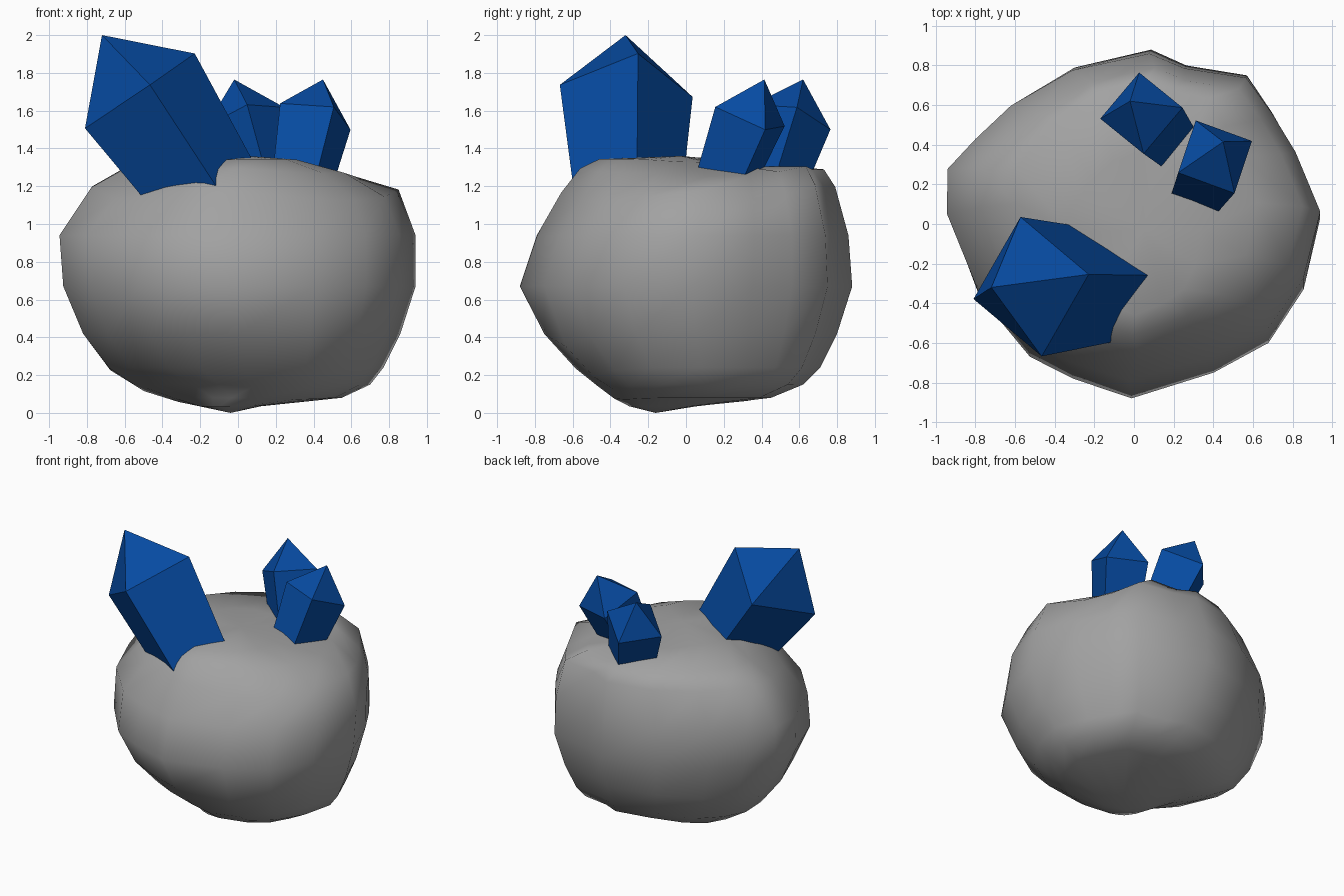
import bpy, bmesh, math
from mathutils import Vector

if "Cube" in bpy.data.objects:
    bpy.data.objects.remove(bpy.data.objects["Cube"])


def finish(name, bm, mat=None):
    bmesh.ops.recalc_face_normals(bm, faces=bm.faces[:])
    me = bpy.data.meshes.new(name)
    bm.to_mesh(me)
    bm.free()
    ob = bpy.data.objects.new(name, me)
    bpy.context.collection.objects.link(ob)
    if mat:
        me.materials.append(mat)
    return ob


def material(name, *rgb):
    m = bpy.data.materials.new(name)
    m.diffuse_color = (*rgb, 1)
    m.use_nodes = True
    m.node_tree.nodes["Principled BSDF"].inputs["Base Color"].default_value = m.diffuse_color
    return m


# Boulder: plan outline, rescaled per level to the side silhouettes
outline = [(.945, .03), (.82, .35), (.70, .56), (.57, .75), (.26, .80), (.08, .88),
           (-.31, .79), (-.62, .60), (-.80, .42), (-.94, .26), (-.945, .02), (-.80, -.36),
           (-.54, -.67), (-.32, -.78), (-.02, -.88), (.40, -.75), (.68, -.60), (.86, -.33)]
# z, x min, x max, y min, y max
levels = [(.035, -.20, .12, -.30, .05), (.08, -.32, .55, -.38, .45),
          (.15, -.50, .70, -.47, .62), (.24, -.68, .77, -.585, .71),
          (.42, -.82, .86, -.75, .80),
          (.67, -.925, .94, -.88, .88), (.94, -.945, .94, -.79, .86),
          (1.20, -.775, .85, -.66, .79), (1.30, -.60, .62, -.56, .73),
          (1.345, -.32, .34, -.46, .36)]


def bump(x, y, cx, cy, width):
    return math.exp(-((x - cx) ** 2 + (y - cy) ** 2) / width)


def settle(x, y, z):
    # hollows at the crystals, raised back corner, sloped right shoulders
    if z > 1.1:
        z -= .085 * bump(x, y, -.55, -.34, .08)
        z -= .05 * bump(x, y, .15, .42, .08)
        z += .03 * bump(x, y, .4, .75, .05)
        z -= .05 * bump(x, y, .6, 0, .05)
        z -= .07 * bump(x, y, .72, .42, .05)
        z -= .3 * max(0, .55 * x - .83 * y - .45)
    # fuller belly at the back left and front right
    elif z < .5:
        z -= .05 * bump(x, y, -.42, .36, .06)
        z -= .07 * bump(x, y, .4, -.62, .05)
    return x, y, z


bm = bmesh.new()
rings = []
for z, x0, x1, y0, y1 in levels:
    cx, cy = (x0 + x1) / 2, (y0 + y1) / 2
    rings.append([bm.verts.new(settle(cx + px / .945 * (x1 - x0) / 2,
                                      cy + py / .88 * (y1 - y0) / 2, z))
                  for px, py in outline])
n = len(outline)
for a, b in zip(rings, rings[1:]):
    for i in range(n):
        j = (i + 1) % n
        bm.faces.new((a[i], a[j], b[j], b[i]))
for ring, pole in ((rings[0], (-.04, -.16, 0)), (rings[-1], (.05, -.03, 1.36))):
    p = bm.verts.new(pole)
    for i in range(n):
        bm.faces.new((ring[i], ring[(i + 1) % n], p))
rock = finish("boulder", bm, material("stone", .36, .36, .36))
rock.data.shade_smooth()

# Crystals: tapered square prisms with pyramid tips
blue = material("crystal_blue", .002, .07, .36)


def crystal(name, tip, axis, corner, side):
    tip, axis = Vector(tip), Vector(axis).normalized()
    r = side * .7071
    centre = tip - axis * r
    u = Vector(corner) - centre
    u = (u - axis * u.dot(axis)).normalized()
    v = axis.cross(u)
    bm = bmesh.new()

    def ring(c, rad):
        return [bm.verts.new(c + d * rad) for d in (u, v, -u, -v)]

    top = ring(centre, r)
    base = ring(centre - axis * side * 1.8, r * .74)
    t = bm.verts.new(tip)
    for i in range(4):
        j = (i + 1) % 4
        bm.faces.new((top[i], top[j], t))
        bm.faces.new((base[i], base[j], top[j], top[i]))
    bm.faces.new(base[::-1])
    finish(name, bm, blue)


crystal("large_crystal", (-.72, -.32, 2.0), (-.56, -.01, .825), (-.47, -.66, 1.74), .505)
crystal("small_crystal_back", (-.02, .62, 1.765), (-.265, .28, .92), (.035, .44, 1.64), .305)
crystal("small_crystal_right", (.45, .415, 1.765), (.19, .355, .915), (.515, .15, 1.635), .303)
